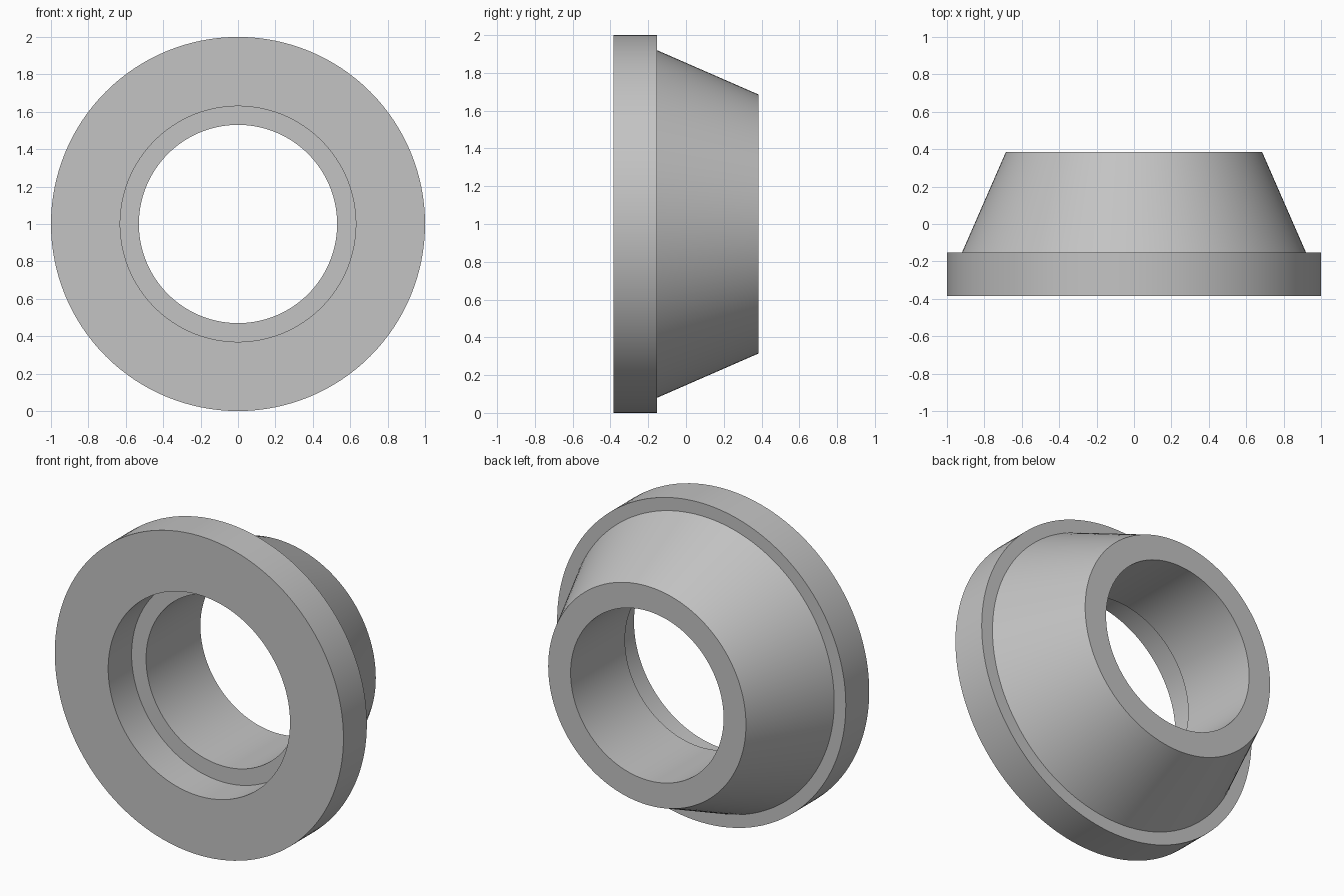
import bpy, bmesh
from math import pi, radians
from mathutils import Vector

cube = bpy.data.objects.get("Cube")
if cube:
    bpy.data.objects.remove(cube, do_unlink=True)

# Plain grey metal
grey = bpy.data.materials.new("grey_metal")
grey.use_nodes = True
colour = (0.55, 0.55, 0.55, 1)
grey.diffuse_color = colour
grey.node_tree.nodes["Principled BSDF"].inputs["Base Color"].default_value = colour

FRONT, STEP, BACK = -0.385, -0.153, 0.385
# Closed cross-section as (radius, y): flange, cone, bore, counterbore
profile = [(1.0, FRONT), (1.0, STEP), (0.92, STEP), (0.685, BACK),
           (0.53, BACK), (0.53, STEP), (0.63, STEP), (0.63, FRONT)]

# Revolve the section around the horizontal axis
bm = bmesh.new()
verts = [bm.verts.new((r, y, 1)) for r, y in profile]
edges = [bm.edges.new((v, verts[(i + 1) % len(verts)])) for i, v in enumerate(verts)]
bmesh.ops.spin(bm, geom=verts + edges, cent=Vector((0, 0, 1)), axis=Vector((0, 1, 0)),
               angle=2 * pi, steps=128, use_merge=True)
bmesh.ops.remove_doubles(bm, verts=bm.verts, dist=0.0001)
bmesh.ops.recalc_face_normals(bm, faces=bm.faces)

mesh = bpy.data.meshes.new("flanged_tapered_bushing")
bm.to_mesh(mesh)
bm.free()
mesh.materials.append(grey)
bushing = bpy.data.objects.new("flanged_tapered_bushing", mesh)
bpy.context.collection.objects.link(bushing)

# Smooth round walls with crisp rims
bpy.ops.object.select_all(action="DESELECT")
bushing.select_set(True)
bpy.context.view_layer.objects.active = bushing
bpy.ops.object.shade_smooth_by_angle(angle=radians(20))
